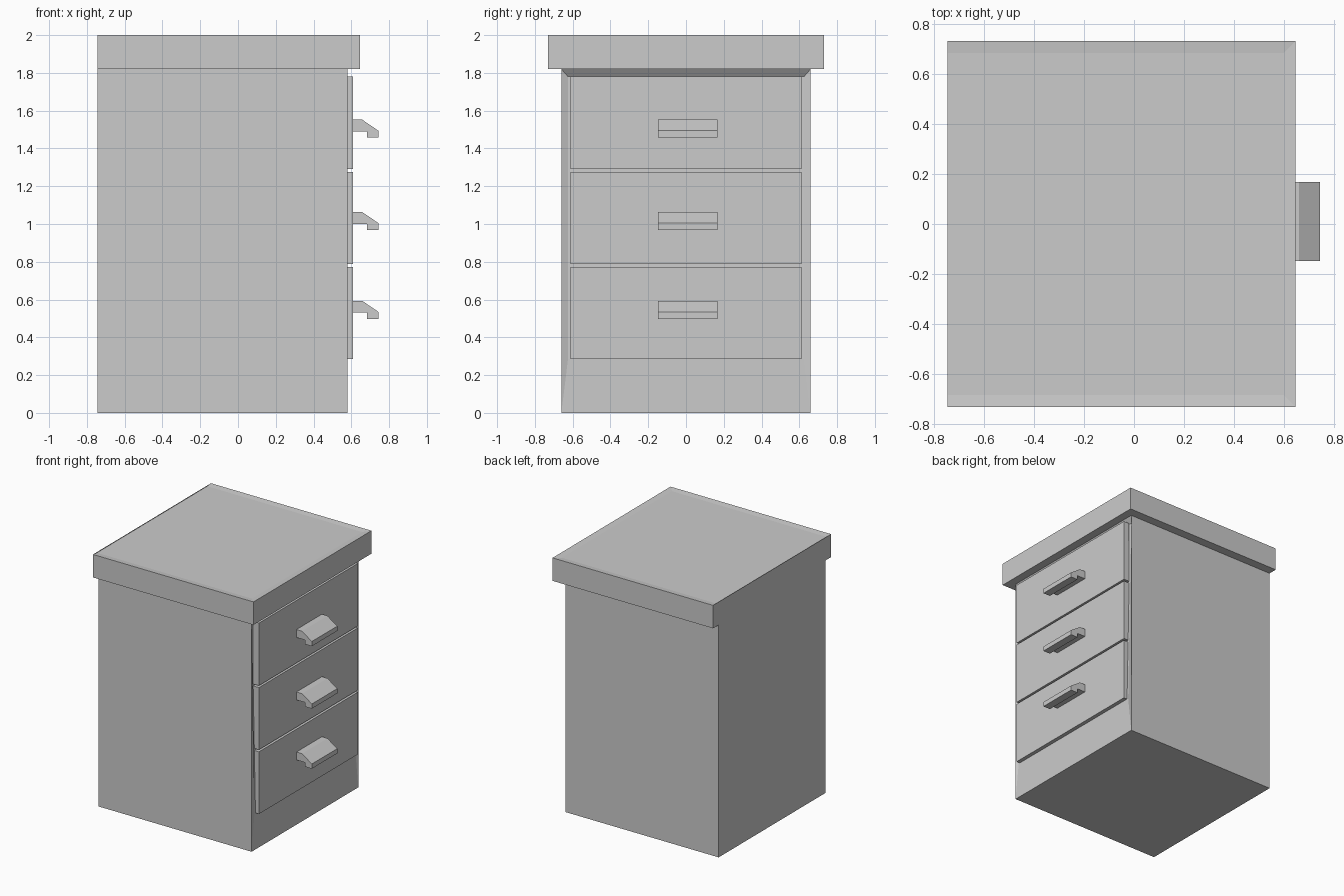
import bpy
import bmesh

cube = bpy.data.objects.get("Cube")
if cube:
    bpy.data.objects.remove(cube, do_unlink=True)

# Single plain grey finish
GREY = (0.6, 0.6, 0.6, 1.0)
grey = bpy.data.materials.new("plain grey")
grey.use_nodes = True
grey.diffuse_color = GREY
grey.node_tree.nodes["Principled BSDF"].inputs["Base Color"].default_value = GREY


def finish(name, bm):
    bmesh.ops.recalc_face_normals(bm, faces=bm.faces)
    mesh = bpy.data.meshes.new(name)
    bm.to_mesh(mesh)
    bm.free()
    mesh.materials.append(grey)
    obj = bpy.data.objects.new(name, mesh)
    bpy.context.collection.objects.link(obj)
    return obj


def box(x0, x1, y0, y1, z0, z1):
    bm = bmesh.new()
    bmesh.ops.create_cube(bm, size=1)
    for v in bm.verts:
        v.co.x = x1 if v.co.x > 0 else x0
        v.co.y = y1 if v.co.y > 0 else y0
        v.co.z = z1 if v.co.z > 0 else z0
    return bm


def facing(bm, axis):
    return max(bm.faces, key=lambda f: f.calc_center_median()[axis])


def extrude_profile(name, points, y0, y1):
    bm = bmesh.new()
    face = bm.faces.new([bm.verts.new((x, y0, z)) for x, z in points])
    ext = bmesh.ops.extrude_face_region(bm, geom=[face])
    for v in ext["geom"]:
        if isinstance(v, bmesh.types.BMVert):
            v.co.y = y1
    return finish(name, bm)


BACK, FACE, DRAWER = -0.745, 0.58, 0.61

# Cabinet body: the drawer side has an inset panel whose upper lip slopes inward
bm = box(BACK, FACE, -0.66, 0.66, 0, 1.82)
panel = facing(bm, 0)
bmesh.ops.inset_individual(bm, faces=[panel], thickness=0.05)
for v in panel.verts:
    if v.co.z > 1:
        v.co.x, v.co.z = FACE - 0.03, 1.78
    else:
        v.co.z = 0.285
finish("cabinet_body", bm)

# Worktop: flush at the back, very shallow dish bordered on three sides
bm = box(BACK, 0.645, -0.73, 0.73, 1.82, 2.0)
top = facing(bm, 2)
bmesh.ops.inset_individual(bm, faces=[top], thickness=0.067)
for v in top.verts:
    v.co.z -= 0.005
    if v.co.x < 0:
        v.co.x = BACK + 0.001
finish("worktop", bm)

# Three drawers, each with a hooked pull
HOOK = [(0.61, 0.095), (0.658, 0.095), (0.743, 0.037), (0.743, 0),
        (0.682, 0), (0.682, 0.033), (0.61, 0.033)]
levels = [("lower", 0.285, 0.772, 0.498),
          ("middle", 0.788, 1.275, 0.968),
          ("upper", 1.29, 1.78, 1.457)]
for level, z0, z1, grip in levels:
    finish(level + "_drawer", box(FACE - 0.02, DRAWER, -0.612, 0.612, z0, z1))
    extrude_profile(level + "_handle", [(x, z + grip) for x, z in HOOK], -0.148, 0.167)
